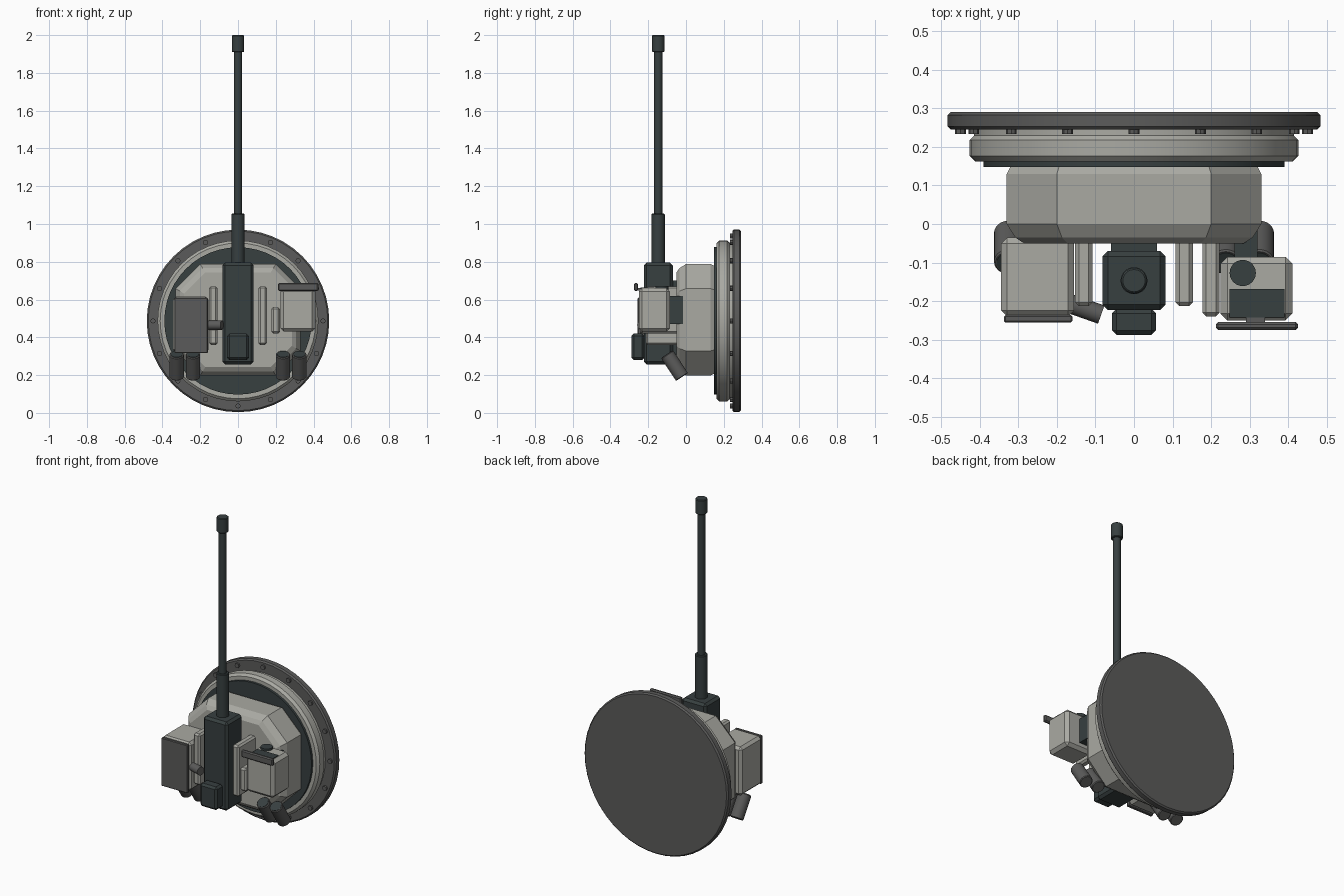
import bpy, bmesh, math
from mathutils import Vector

if "Cube" in bpy.data.objects:
    bpy.data.objects.remove(bpy.data.objects["Cube"])


def mat(name, c):
    m = bpy.data.materials.new(name)
    m.diffuse_color = (*c, 1)
    m.use_nodes = True
    m.node_tree.nodes["Principled BSDF"].inputs["Base Color"].default_value = m.diffuse_color
    return m


LIGHT = mat("light_grey", (0.40, 0.40, 0.365))
GREY = mat("mid_grey", (0.105, 0.105, 0.103))
DARK = mat("dark_slate", (0.038, 0.050, 0.051))


def finish(name, bm, m, bevel=0, segs=1, smooth=False):
    bmesh.ops.recalc_face_normals(bm, faces=bm.faces)
    me = bpy.data.meshes.new(name)
    bm.to_mesh(me)
    bm.free()
    me.materials.append(m)
    ob = bpy.data.objects.new(name, me)
    bpy.context.collection.objects.link(ob)
    if bevel:
        b = ob.modifiers.new("bevel", 'BEVEL')
        b.width, b.segments = bevel, segs
        b.limit_method, b.angle_limit = 'ANGLE', math.radians(40)
    if smooth:
        bpy.ops.object.select_all(action='DESELECT')
        ob.select_set(True)
        bpy.context.view_layer.objects.active = ob
        bpy.ops.object.shade_smooth_by_angle(angle=math.radians(30))
    return ob


def box(name, x, y, z, m, bevel=0.01, segs=1):
    bm = bmesh.new()
    bmesh.ops.create_cube(bm, size=1)
    for v in bm.verts:
        v.co = Vector([(a + b) / 2 + c * (b - a) for (a, b), c in zip((x, y, z), v.co)])
    return finish(name, bm, m, bevel, segs)


def rod(name, p0, p1, r, m, sides=24, bevel=0):
    p0, p1 = Vector(p0), Vector(p1)
    d = p1 - p0
    bm = bmesh.new()
    bmesh.ops.create_cone(bm, cap_ends=True, segments=sides, radius1=r, radius2=r, depth=d.length)
    q = d.to_track_quat('Z', 'Y')
    for v in bm.verts:
        v.co = q @ v.co + (p0 + p1) / 2
    return finish(name, bm, m, bevel, 1, True)


CZ = 0.487

# round mounting flange, ring and gasket, stacked along y
rod("flange", (0, 0.245, CZ), (0, 0.29, CZ), 0.483, GREY, 48, 0.008)
rod("ring_collar", (0, 0.225, CZ), (0, 0.247, CZ), 0.415, LIGHT, 48)
rod("ring", (0, 0.162, CZ), (0, 0.232, CZ), 0.426, LIGHT, 48, 0.014)
rod("gasket", (0, 0.148, CZ), (0, 0.17, CZ), 0.39, DARK, 48)
for i in range(16):
    a = i * math.tau / 16
    x, z = 0.45 * math.cos(a), CZ + 0.45 * math.sin(a)
    rod("flange_bolt", (x, 0.234, z), (x, 0.25, z), 0.014, GREY, 8)

# octagonal housing with chamfered front and slightly drawn-in back
bm = bmesh.new()
sections = []
for y, inset in ((-0.05, 0.045), (-0.035, 0.022), (0.0, 0.0), (0.13, 0.0), (0.15, 0.01)):
    w, h, c = 0.33 - inset, 0.295 - inset, 0.13 - inset * 0.4
    pts = [(w, h - c), (w - c, h), (c - w, h), (-w, h - c),
           (-w, c - h), (c - w, -h), (w - c, -h), (w, c - h)]
    sections.append([bm.verts.new((px, y, 0.493 + pz)) for px, pz in pts])
for a, b in zip(sections, sections[1:]):
    for i in range(8):
        j = (i + 1) % 8
        bm.faces.new((a[i], a[j], b[j], b[i]))
bm.faces.new(sections[0])
bm.faces.new(sections[-1])
finish("housing", bm, LIGHT)

# central column, latch block and antenna
box("column", (-0.082, 0.082), (-0.223, -0.07), (0.257, 0.795), DARK, 0.014)
box("column_mount", (-0.06, 0.06), (-0.08, -0.04), (0.30, 0.70), DARK, 0)
box("latch_block", (-0.057, 0.057), (-0.288, -0.22), (0.28, 0.42), DARK, 0.012)
rod("antenna_base", (0, -0.147, 0.79), (0, -0.147, 1.055), 0.035, DARK, 20, 0.004)
rod("antenna_rod", (0, -0.147, 1.05), (0, -0.147, 1.92), 0.022, DARK, 16)
rod("antenna_tip", (0, -0.147, 1.91), (0, -0.147, 2.0), 0.033, DARK, 20, 0.004)

# side fins
for s in (-1, 1):
    x = sorted((s * 0.108, s * 0.153))
    box("fin", x, (-0.213, -0.04), (0.36, 0.67), LIGHT, 0.01)
box("short_fin", (0.177, 0.222), (-0.24, -0.04), (0.42, 0.56), LIGHT, 0.01)

# left box with cover plate and cable stub
box("left_box", (-0.345, -0.155), (-0.24, -0.035), (0.32, 0.615), LIGHT, 0.016)
box("left_cover", (-0.337, -0.16), (-0.256, -0.236), (0.317, 0.61), GREY, 0.004)
rod("cable_stub", (-0.17, -0.205, 0.465), (-0.085, -0.235, 0.465), 0.025, GREY, 16)

# right box with visor, top panel and knob
box("right_box", (0.224, 0.411), (-0.25, -0.085), (0.43, 0.66), LIGHT, 0.018)
box("right_mount", (0.26, 0.32), (-0.09, 0.0), (0.47, 0.62), DARK, 0)
box("visor", (0.212, 0.425), (-0.275, -0.254), (0.645, 0.688), GREY, 0.006)
box("visor_arm", (0.29, 0.34), (-0.258, -0.24), (0.648, 0.662), GREY, 0)
box("top_panel", (0.248, 0.39), (-0.242, -0.168), (0.655, 0.664), DARK, 0)
rod("top_knob", (0.282, -0.127, 0.65), (0.282, -0.127, 0.672), 0.034, DARK)

# two pairs of tilted nozzles with dark mouths
for s in (-1, 1):
    for x in (0.238, 0.325):
        a, b = Vector((s * x, -0.10, 0.31)), Vector((s * x, -0.021, 0.19))
        rod("nozzle", a, b, 0.038, GREY, 24, 0.004)
        n = (a - b).normalized()
        rod("nozzle_mouth", a - n * 0.004, a + n * 0.002, 0.031, DARK)
